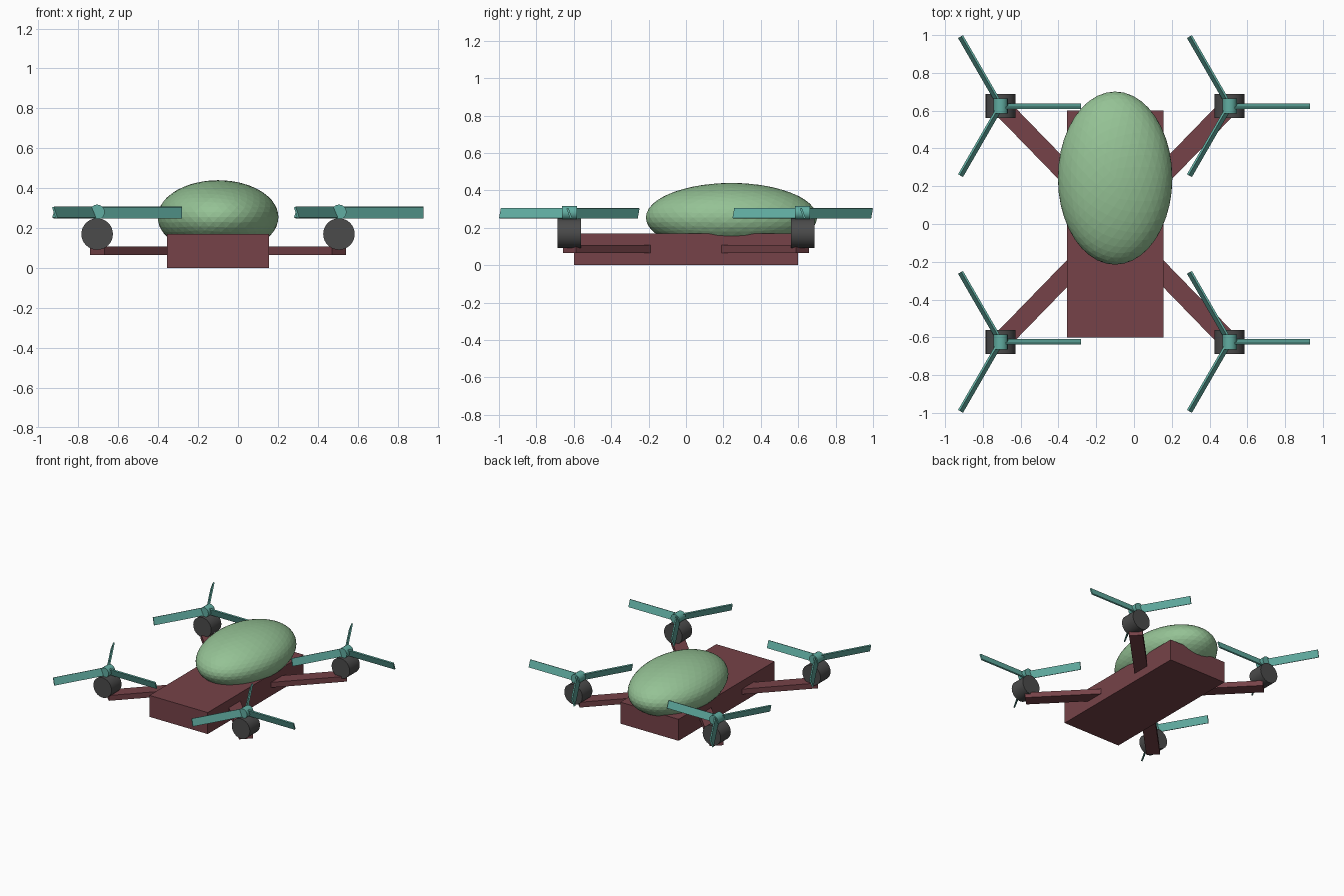
import bpy
from math import radians, atan2, hypot
from mathutils import Matrix, Vector

if "Cube" in bpy.data.objects:
    bpy.data.objects.remove(bpy.data.objects["Cube"])

CX = -0.10             # centre line of the body
DX, DY = 0.606, 0.624  # rotor offsets from the centre


def material(name, rgb):
    m = bpy.data.materials.new(name)
    m.diffuse_color = (*rgb, 1)
    m.use_nodes = True
    m.node_tree.nodes["Principled BSDF"].inputs["Base Color"].default_value = m.diffuse_color
    return m


MAROON = material("maroon", (0.18, 0.055, 0.065))
GREEN = material("green", (0.30, 0.54, 0.30))
TEAL = material("teal", (0.12, 0.42, 0.36))
DARK = material("dark_grey", (0.07, 0.07, 0.07))


def finish(name, mat, matrix):
    ob = bpy.context.object
    ob.name = name
    ob.data.materials.append(mat)
    ob.data.transform(matrix)
    return ob


def box(name, size, mat, matrix):
    bpy.ops.mesh.primitive_cube_add(size=1)
    return finish(name, mat, matrix @ Matrix.Diagonal((*size, 1)))


def cylinder_y(name, r, length, sides, loc, mat):
    bpy.ops.mesh.primitive_cylinder_add(vertices=sides, radius=r, depth=length)
    finish(name, mat, Matrix.Translation(loc) @ Matrix.Rotation(radians(90), 4, 'X'))
    bpy.ops.object.shade_smooth_by_angle(angle=radians(30))


# Body slab
box("body", (0.51, 1.2, 0.17), MAROON, Matrix.Translation((CX, 0, 0.085)))

# Faceted canopy
bpy.ops.mesh.primitive_ico_sphere_add(subdivisions=4, radius=1)
finish("canopy", GREEN, Matrix.Translation((CX, 0.243, 0.255))
       @ Matrix.Diagonal((0.303, 0.458, 0.185, 1)))

for sx, side in ((-1, "left"), (1, "right")):
    for sy, end in ((-1, "front"), (1, "back")):
        tag = f"{end}_{side}"
        x, y = CX + sx * DX, sy * DY

        # Arm from inside the body to the motor centre
        a = Vector((CX + sx * 0.16, sy * 0.165))
        b = Vector((x, y))
        d, mid = b - a, (a + b) / 2
        box("arm_" + tag, (hypot(*d), 0.1, 0.042), MAROON,
            Matrix.Translation((mid.x, mid.y, 0.086))
            @ Matrix.Rotation(atan2(d.y, d.x), 4, 'Z'))

        # Motor and hub, both lying along y
        cylinder_y("motor_" + tag, 0.079, 0.126, 32, (x, y, 0.17), DARK)
        cylinder_y("hub_" + tag, 0.038, 0.08, 16, (x, y, 0.28), TEAL)

        # Three pitched blades
        for i in range(3):
            box(f"blade_{tag}_{i + 1}", (0.425, 0.011, 0.058), TEAL,
                Matrix.Translation((x, y, 0.278))
                @ Matrix.Rotation(radians(120 * i), 4, 'Z')
                @ Matrix.Translation((0.2125, 0, 0))
                @ Matrix.Rotation(radians(20), 4, 'X'))
